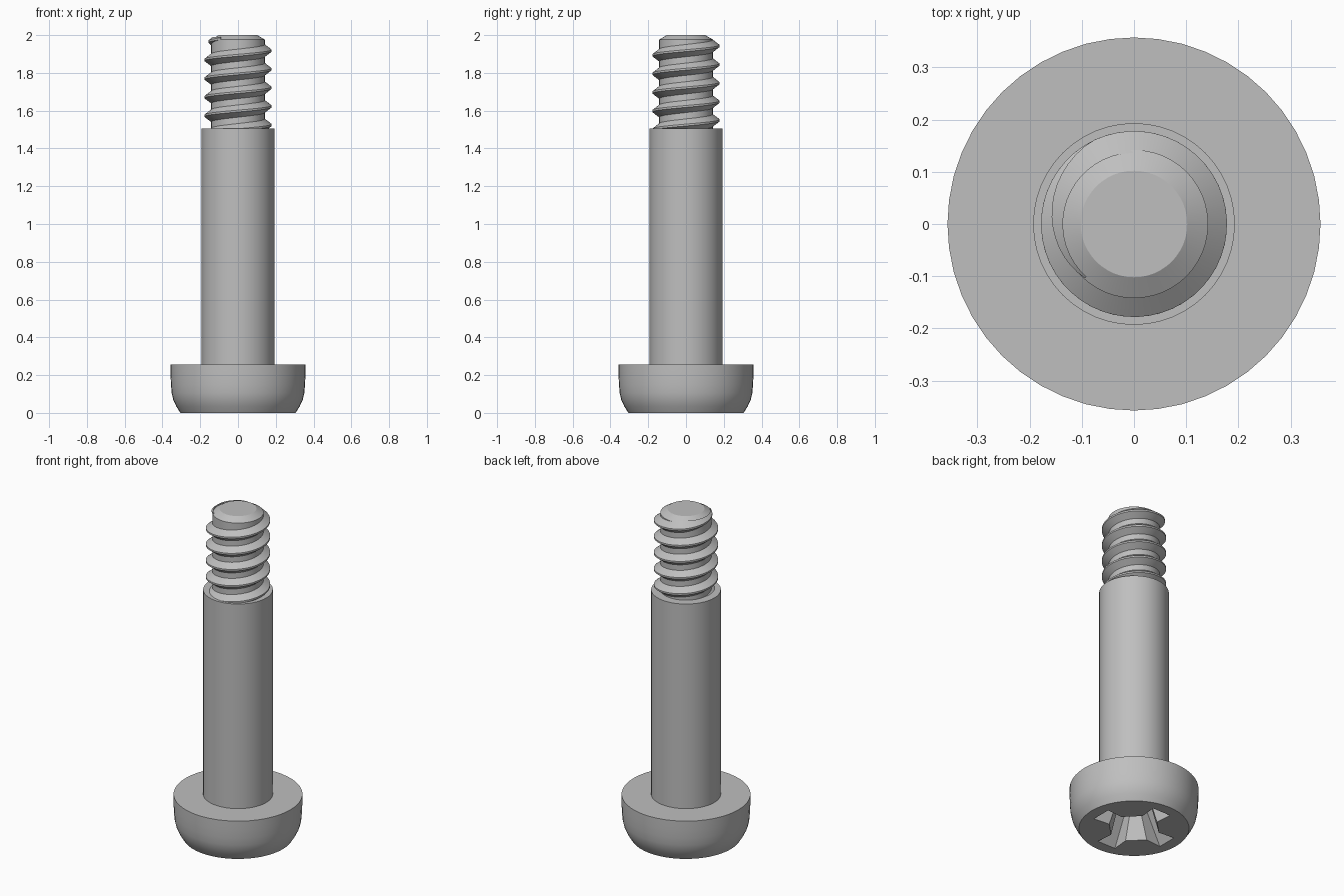
import bpy, bmesh, math
from math import cos, sin, pi

old = bpy.data.objects.get("Cube")
if old:
    bpy.data.objects.remove(old, do_unlink=True)

steel = bpy.data.materials.new("grey_steel")
GREY = (0.52, 0.52, 0.52, 1)
steel.diffuse_color = GREY
steel.use_nodes = True
bsdf = next(n for n in steel.node_tree.nodes if n.type == 'BSDF_PRINCIPLED')
bsdf.inputs["Base Color"].default_value = GREY


def add_object(name, bm):
    bmesh.ops.recalc_face_normals(bm, faces=bm.faces)
    mesh = bpy.data.meshes.new(name)
    bm.to_mesh(mesh)
    bm.free()
    mesh.materials.append(steel)
    obj = bpy.data.objects.new(name, mesh)
    bpy.context.collection.objects.link(obj)
    return obj


def loft(name, rings, closed_path=True):
    """Skin a list of equal rings of points and cap both ends."""
    bm = bmesh.new()
    loops = [[bm.verts.new(p) for p in ring] for ring in rings]
    n = len(rings[0])
    for a, b in zip(loops, loops[1:]):
        for i in range(n):
            j = (i + 1) % n
            bm.faces.new((a[i], a[j], b[j], b[i]))
    bm.faces.new(loops[0][::-1])
    bm.faces.new(loops[-1])
    return add_object(name, bm)


def lathe(name, profile, sides=48):
    """Revolve (radius, height) points around the z axis."""
    return loft(name, [[(r * cos(2 * pi * i / sides), r * sin(2 * pi * i / sides), z)
                        for i in range(sides)] for r, z in profile])


def smooth(obj, degrees=30):
    bpy.ops.object.select_all(action='DESELECT')
    obj.select_set(True)
    bpy.context.view_layer.objects.active = obj
    bpy.ops.object.shade_smooth_by_angle(angle=math.radians(degrees))


# Pan head, with its driving face at the bottom
head = lathe("head", [(0.305, 0), (0.327, 0.035), (0.343, 0.07), (0.351, 0.105),
                      (0.355, 0.15), (0.357, 0.2), (0.357, 0.255)])


# Tapered cross recess
def cross(reach, tip, inner, corner, z):
    quarter = [(reach, -tip), (reach, tip), (corner, inner), (inner, corner)]
    ring = []
    for k in range(4):
        c, s = cos(k * pi / 2), sin(k * pi / 2)
        ring += [(x * c - y * s, x * s + y * c, z) for x, y in quarter]
    return ring


cutter = loft("recess_cutter", [cross(0.25, 0.063, 0.053, 0.142, -0.02),
                                cross(0.125, 0.046, 0.042, 0.075, 0.19)])
cutter.hide_render = True
cut = head.modifiers.new("cross_recess", 'BOOLEAN')
cut.operation = 'DIFFERENCE'
cut.solver = 'EXACT'
cut.object = cutter
bpy.context.view_layer.update()
graph = bpy.context.evaluated_depsgraph_get()
carved = bpy.data.meshes.new_from_object(head.evaluated_get(graph))
head.modifiers.clear()
head.data = carved
bpy.data.objects.remove(cutter, do_unlink=True)

# Plain shank and threaded end with a chamfered tip
shank = lathe("shank", [(0.193, 0.25), (0.193, 1.505)])
core = lathe("thread_core", [(0.142, 1.49), (0.142, 1.976), (0.102, 2.0)])

# Right-handed helical thread that fades into the core at the top
PITCH, STEPS = 0.0985, 48
START, FADE, END = -4.6 * 2 * pi, math.radians(117), math.radians(228)
count = int((END - START) / (2 * pi) * STEPS)
rings = []
for k in range(count + 1):
    a = START + (END - START) * k / count
    z = 1.918 + PITCH * a / (2 * pi)
    fade = max(0, (a - FADE) / (END - FADE))
    crest = 0.178 - 0.038 * fade
    half = 0.037 * (1 - 0.75 * fade)
    section = [(0.136, -half), (crest, -0.005), (crest, 0.005), (0.136, half)]
    rings.append([(r * cos(a), r * sin(a), z + dz) for r, dz in section])
thread = loft("thread", rings)

for part in (head, shank, core, thread):
    smooth(part)
